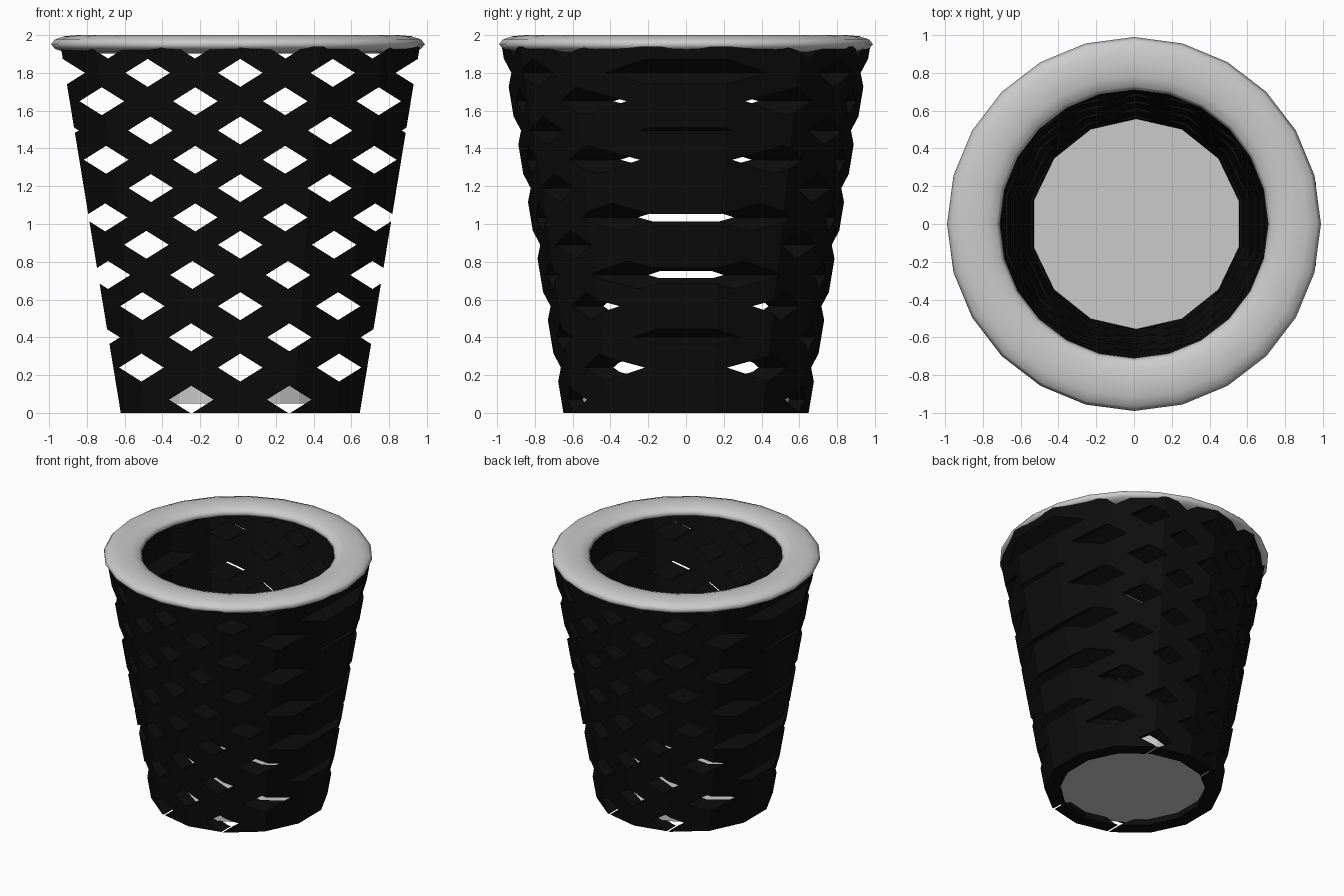
import bpy, bmesh, math

if "Cube" in bpy.data.objects:
    bpy.data.objects.remove(bpy.data.objects["Cube"])

CX = 0.012          # slight offset of the basket wall from the rim centre
SIDES = 14


def make_object(name, bm):
    bmesh.ops.recalc_face_normals(bm, faces=bm.faces)
    mesh = bpy.data.meshes.new(name)
    bm.to_mesh(mesh)
    bm.free()
    obj = bpy.data.objects.new(name, mesh)
    bpy.context.collection.objects.link(obj)
    return obj


# tapered 14-sided wall: a thick ring profile swept round
TOP = 1.94
profile = [(0.649, 0), (0.649 + 0.168 * TOP, TOP), (0.538 + 0.122 * TOP, TOP), (0.538, 0)]
bm = bmesh.new()
rings = []
for i in range(SIDES):
    a = math.pi / 2 + 2 * math.pi * i / SIDES
    rings.append([bm.verts.new((CX + r * math.cos(a), r * math.sin(a), z)) for r, z in profile])
for i in range(SIDES):
    p, q = rings[i], rings[(i + 1) % SIDES]
    for k in range(4):
        n = (k + 1) % 4
        bm.faces.new((p[k], q[k], q[n], p[n]))
wall = make_object("basket_wall", bm)

black = bpy.data.materials.new("black_wall")
black.diffuse_color = (0.004, 0.004, 0.004, 1)
black.use_nodes = True
black.node_tree.nodes["Principled BSDF"].inputs["Base Color"].default_value = black.diffuse_color
wall.data.materials.append(black)

# staggered diamond rods running front to back (mirrored in x)
rows = [
    (0.07, (0.259,)), (0.24, (0, 0.523)), (0.40, (0.26, 0.755)),
    (0.565, (0, 0.518)), (0.73, (0.253, 0.70)), (0.89, (0, 0.497)),
    (1.035, (0.238, 0.715)), (1.19, (0, 0.473)), (1.34, (0.238, 0.71)),
    (1.495, (0, 0.476, 0.973)), (1.65, (0.238, 0.733)),
    (1.80, (0, 0.49, 0.94)), (1.95, (0.24, 0.70)),
]
HW, HH = 0.118, 0.074
bm = bmesh.new()
for z, offsets in rows:
    for x in sorted({s * o for o in offsets for s in (-1, 1)}):
        pts = [(HW, 0), (0, HH), (-HW, 0), (0, -HH)]
        ends = [[bm.verts.new((CX + x + dx, y, z + dz)) for dx, dz in pts] for y in (-1.2, 1.2)]
        bm.faces.new(ends[0])
        bm.faces.new(ends[1][::-1])
        for k in range(4):
            n = (k + 1) % 4
            bm.faces.new((ends[0][k], ends[1][k], ends[1][n], ends[0][n]))
cutter = make_object("diamond_cutter", bm)
cutter.hide_render = True

# cut the lattice and bake it, then drop the cutter
mod = wall.modifiers.new("lattice", 'BOOLEAN')
mod.operation = 'DIFFERENCE'
mod.solver = 'EXACT'
mod.object = cutter
bpy.context.view_layer.objects.active = wall
wall.select_set(True)
bpy.ops.object.modifier_apply(modifier=mod.name)
bpy.data.objects.remove(cutter)

# base disc
bpy.ops.mesh.primitive_cylinder_add(vertices=32, radius=0.57, depth=0.1, location=(0.005, 0, 0.1))
bpy.context.object.name = "base_disc"

# flattened rounded rim
bpy.ops.mesh.primitive_torus_add(major_segments=24, minor_segments=12, major_radius=0.849,
                                 minor_radius=0.14, location=(0, 0, 1.952))
rim = bpy.context.object
rim.name = "rim"
rim.scale.z = 0.345
bpy.ops.object.transform_apply(location=False, rotation=False, scale=True)
bpy.ops.object.shade_smooth()
